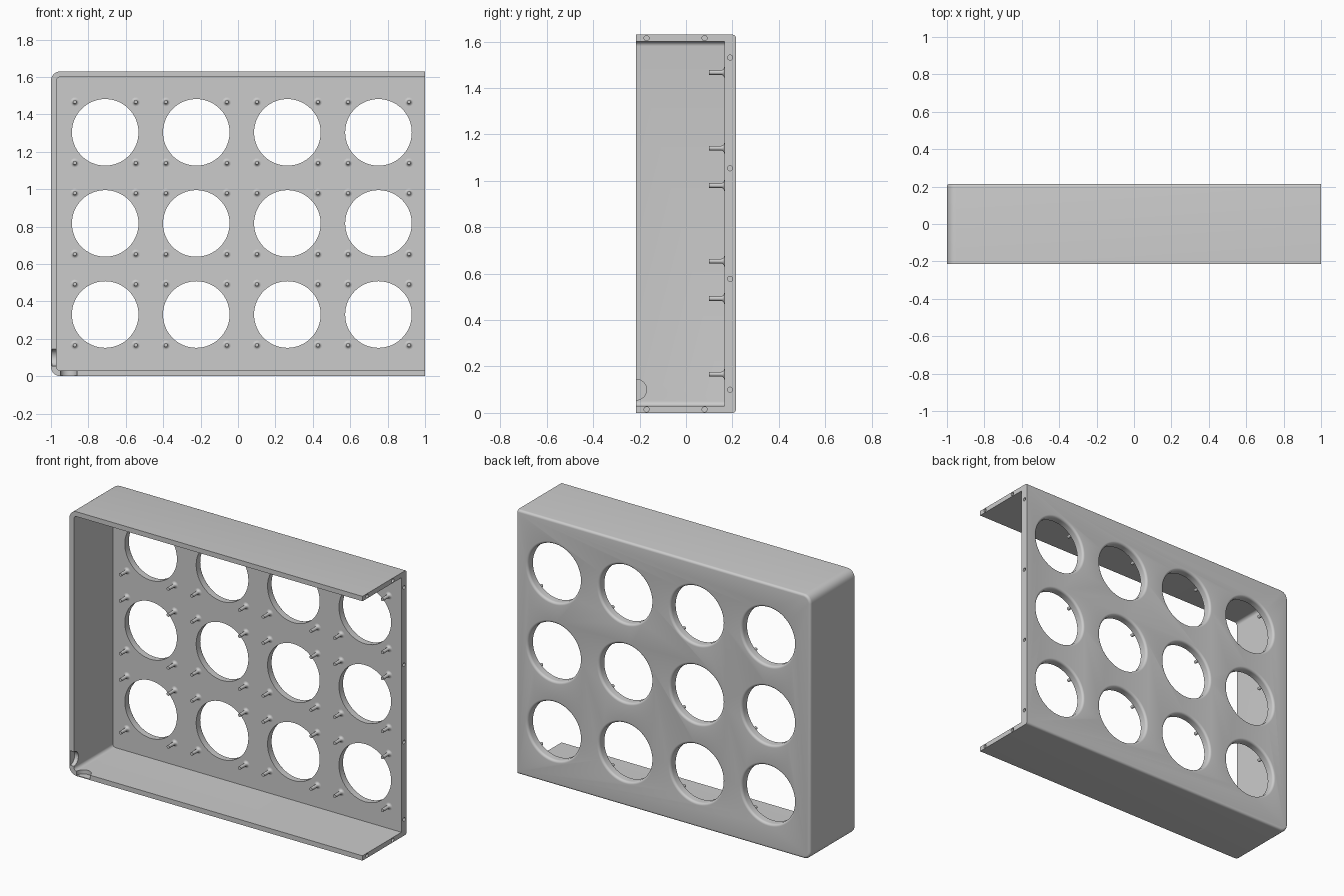
import bpy, bmesh
from math import sin, cos, pi
from mathutils import Vector

cube = bpy.data.objects.get("Cube")
if cube:
    bpy.data.objects.remove(cube)

# Main sizes
HALF_DEPTH, HEIGHT, WALL, PLATE_Y, FILLET = 0.215, 1.63, 0.03, 0.165, 0.015
HOLE_XS = [-0.71 + 0.487 * i for i in range(4)]
HOLE_ZS = [0.33 + 0.487 * i for i in range(3)]
HOLE_R, PEG_OFFSET = 0.178, 0.163
ARC = [pi / 2 * i / 6 for i in range(7)]


def loft(bm, rings):
    """Skin a list of equal-length point rings into a closed solid."""
    loops = [[bm.verts.new(p) for p in ring] for ring in rings]
    for a, b in zip(loops, loops[1:]):
        for i in range(len(a)):
            j = (i + 1) % len(a)
            bm.faces.new((a[i], a[j], b[j], b[i]))
    bm.faces.new(loops[0])
    bm.faces.new(loops[-1])


def outline(x0, x1, z0, z1, r, y):
    """Rectangle in the xz plane with both corners on its -x side rounded."""
    pts = [(x1, y, z0), (x1, y, z1)]
    pts += [(x0 + r - r * sin(a), y, z1 - r + r * cos(a)) for a in ARC]
    pts += [(x0 + r - r * cos(a), y, z0 + r - r * sin(a)) for a in ARC]
    return pts


def circle(centre, axis, r, sides):
    """Ring of points around the given axis (0 = x, 1 = y, 2 = z)."""
    pts = []
    for i in range(sides):
        t = 2 * pi * i / sides
        p = Vector(centre)
        p[(axis + 1) % 3] += r * cos(t)
        p[(axis + 2) % 3] += r * sin(t)
        pts.append(p)
    return pts


def make_object(name, bm):
    bmesh.ops.recalc_face_normals(bm, faces=bm.faces)
    mesh = bpy.data.meshes.new(name)
    bm.to_mesh(mesh)
    bm.free()
    obj = bpy.data.objects.new(name, mesh)
    bpy.context.collection.objects.link(obj)
    return obj


def activate(obj):
    bpy.ops.object.select_all(action='DESELECT')
    obj.select_set(True)
    bpy.context.view_layer.objects.active = obj


def cut(target, bm):
    cutter = make_object("cutter", bm)
    cutter.hide_render = True
    mod = target.modifiers.new("cut", 'BOOLEAN')
    mod.operation, mod.solver, mod.object = 'DIFFERENCE', 'EXACT', cutter
    activate(target)
    bpy.ops.object.modifier_apply(modifier=mod.name)
    bpy.data.objects.remove(cutter)


# Outer block with rounded side corners and a filleted back rim
bm = bmesh.new()
rings = [outline(-1, 1, 0, HEIGHT, 0.05, -HALF_DEPTH)]
for a in ARC:
    d = FILLET * (1 - cos(a))
    y = HALF_DEPTH - FILLET + FILLET * sin(a)
    rings.append(outline(-1 + d, 1, d, HEIGHT - d, 0.05 - d, y))
loft(bm, rings)
housing = make_object("housing", bm)

# Cavity, open to the front and to the +x end
bm = bmesh.new()
loft(bm, [outline(-1 + WALL, 1.2, WALL, HEIGHT - WALL, 0.02, y) for y in (-0.4, PLATE_Y)])
cut(housing, bm)

# Round openings, filleted on the back side
bm = bmesh.new()
for x in HOLE_XS:
    for z in HOLE_ZS:
        rings = [circle((x, 0, z), 1, HOLE_R, 64)]
        for a in ARC:
            y = HALF_DEPTH - FILLET + FILLET * sin(a)
            rings.append(circle((x, y, z), 1, HOLE_R + FILLET * (1 - cos(a)), 64))
        rings.append(circle((x, 0.3, z), 1, HOLE_R + FILLET, 64))
        loft(bm, rings)
cut(housing, bm)

# Screw holes in the open end, and two half-round recesses at the front corner
bm = bmesh.new()
spots = [(y, z) for y in (-0.17, 0.08) for z in (WALL / 2, HEIGHT - WALL / 2)]
spots += [(0.19, 0.1 + 0.477 * i) for i in range(4)]
for y, z in spots:
    loft(bm, [circle((x, y, z), 0, 0.011, 16) for x in (0.93, 1.1)])
loft(bm, [circle((x, -HALF_DEPTH, 0.1), 0, 0.045, 32) for x in (-0.995, -0.95)])
loft(bm, [circle((-0.905, -HALF_DEPTH, z), 2, 0.045, 32) for z in (0.005, 0.05)])
cut(housing, bm)
activate(housing)
bpy.ops.object.shade_smooth_by_angle(angle=pi / 6)

# Mounting pegs with flared feet, four around each opening
bm = bmesh.new()
shaft, flare = 0.01, 0.014
rings = [circle((0, 0.1, 0), 1, shaft, 16)]
for a in ARC:
    y = PLATE_Y - flare + flare * sin(a)
    rings.append(circle((0, y, 0), 1, shaft + flare * (1 - cos(a)), 16))
loft(bm, rings)
peg = make_object("mounting_peg", bm)
activate(peg)
bpy.ops.object.shade_smooth_by_angle(angle=pi / 6)
corners = [(x + sx * PEG_OFFSET, z + sz * PEG_OFFSET)
           for x in HOLE_XS for z in HOLE_ZS for sx in (-1, 1) for sz in (-1, 1)]
for i, (x, z) in enumerate(corners):
    part = peg if i == 0 else peg.copy()
    if i:
        bpy.context.collection.objects.link(part)
    part.location = (x, 0, z)
